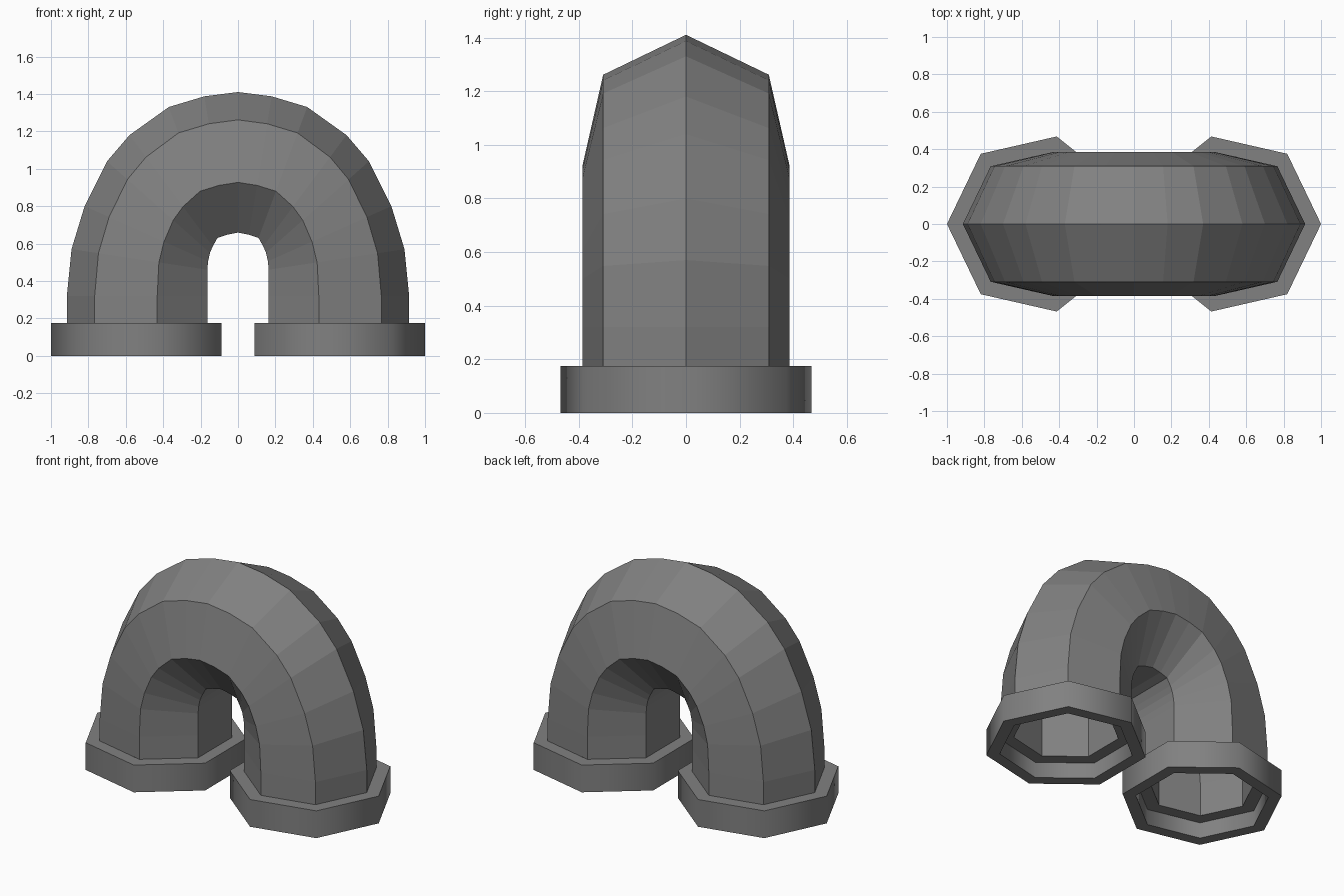
import bpy, bmesh, math
from mathutils import Vector

if "Cube" in bpy.data.objects:
    bpy.data.objects.remove(bpy.data.objects["Cube"])

SIDES = 7
LEG_X = 0.52
R_OUT, R_IN = 0.395, 0.315
TOP, LEDGE = 0.175, 0.103              # collar top and the ledge inside it
SPAN = 1 + math.cos(math.pi / SIDES)   # corner-to-flat width of a unit heptagon

# Half of the arch: outermost x, z and innermost x, z of each ring
half = [(0.915, 0.32, 0.164, 0.32),
        (0.89, 0.57, 0.164, 0.46), (0.82, 0.80, 0.160, 0.505),
        (0.70, 1.04, 0.150, 0.55), (0.58, 1.18, 0.135, 0.585),
        (0.37, 1.33, 0.11, 0.63), (0.18, 1.387, 0.058, 0.647)]

grey = bpy.data.materials.new("dark_grey")
grey.diffuse_color = (0.22, 0.22, 0.22, 1)
grey.use_nodes = True
grey.node_tree.nodes["Principled BSDF"].inputs["Base Color"].default_value = grey.diffuse_color


def arch(foot):
    """Ring positions of the whole arch, starting at height 'foot'."""
    side = [(0.915, foot, 0.164, foot)] + half
    return side + [(0, 1.41, 0, 0.659)] + [(-a, b, -c, d) for a, b, c, d in reversed(side)]


def ring(bm, centre, out, r):
    """Seven-sided ring with one corner pointing along 'out'."""
    side = Vector((0, 1, 0))
    return [bm.verts.new(centre + r * (math.cos(t) * out + math.sin(t) * side))
            for t in (2 * math.pi * k / SIDES for k in range(SIDES))]


def skin(bm, rings, open_bands):
    """Join rings with quads all round, orient them, then drop hidden bands."""
    hidden = []
    for i, a in enumerate(rings):
        b = rings[(i + 1) % len(rings)]
        for k in range(SIDES):
            j = (k + 1) % SIDES
            f = bm.faces.new((a[k], a[j], b[j], b[k]))
            if i in open_bands:
                hidden.append(f)
    bmesh.ops.recalc_face_normals(bm, faces=bm.faces[:])
    bmesh.ops.delete(bm, geom=hidden, context='FACES')


def finish(bm, name):
    mesh = bpy.data.meshes.new(name)
    bm.to_mesh(mesh)
    bm.free()
    mesh.materials.append(grey)
    ob = bpy.data.objects.new(name, mesh)
    bpy.context.collection.objects.link(ob)
    return ob


# Hollow bent pipe: outer skin forwards, inner skin back
bm = bmesh.new()
rings = []
outer_path = arch(TOP)
for r, points in ((R_OUT, outer_path), (R_IN, arch(LEDGE)[::-1])):
    for ox, oz, ix, iz in points:
        outer, inner = Vector((ox, 0, oz)), Vector((ix, 0, iz))
        out = (outer - inner) / (SPAN * R_OUT)
        rings.append(ring(bm, outer - out * R_OUT, out, r))
skin(bm, rings, {len(outer_path) - 1, len(rings) - 1})
finish(bm, "bent_pipe")

# Collar around each pipe end, open underneath with a ledge inside
collar = [(R_OUT, TOP), (0.48, TOP), (0.48, 0), (0.40, 0), (0.40, LEDGE), (R_IN, LEDGE)]
for name, s in (("right_collar", 1), ("left_collar", -1)):
    bm = bmesh.new()
    skin(bm, [ring(bm, Vector((s * LEG_X, 0, z)), Vector((s, 0, 0)), r)
              for r, z in collar], {len(collar) - 1})
    ob = finish(bm, name)
    bpy.ops.object.select_all(action='DESELECT')
    ob.select_set(True)
    bpy.context.view_layer.objects.active = ob
    bpy.ops.object.shade_smooth_by_angle(angle=math.radians(60))
